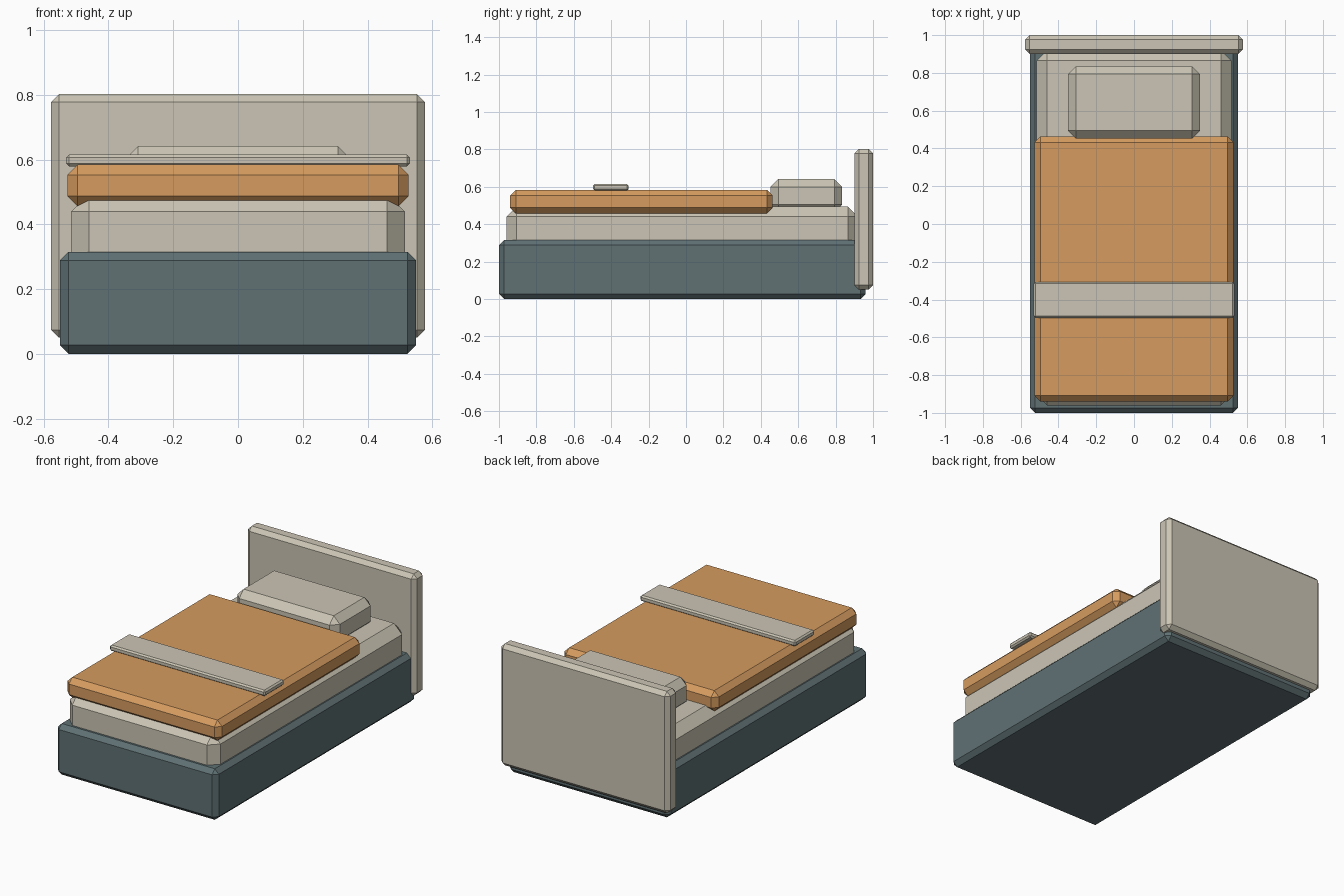
import bpy
import bmesh
from mathutils import Vector

cube = bpy.data.objects.get("Cube")
if cube:
    bpy.data.objects.remove(cube, do_unlink=True)


def material(name, rgb):
    mat = bpy.data.materials.new(name)
    mat.use_nodes = True
    colour = (*rgb, 1.0)
    mat.diffuse_color = colour
    mat.node_tree.nodes["Principled BSDF"].inputs["Base Color"].default_value = colour
    return mat


cream = material("cream", (0.60, 0.56, 0.46))
orange = material("warm orange", (0.67, 0.33, 0.115))
slate = material("slate", (0.115, 0.165, 0.175))


def chamfered_box(name, half_width, y_range, z_range, chamfer, mat):
    """Box centred on x = 0 with every edge cut by a single flat chamfer."""
    low = Vector((-half_width, y_range[0], z_range[0]))
    high = Vector((half_width, y_range[1], z_range[1]))
    centre, size = (low + high) / 2, high - low
    bm = bmesh.new()
    bmesh.ops.create_cube(bm, size=1)
    bmesh.ops.scale(bm, vec=size, verts=bm.verts)
    bmesh.ops.bevel(bm, geom=bm.edges[:], offset=chamfer, segments=1,
                    affect='EDGES', clamp_overlap=True)
    mesh = bpy.data.meshes.new(name)
    bm.to_mesh(mesh)
    bm.free()
    mesh.materials.append(mat)
    obj = bpy.data.objects.new(name, mesh)
    obj.location = centre
    bpy.context.collection.objects.link(obj)
    return obj


# Frame and headboard
chamfered_box("bed_base", 0.55, (-1.0, 0.96), (0.0, 0.315), 0.027, slate)
chamfered_box("headboard", 0.577, (0.90, 1.0), (0.05, 0.802), 0.024, cream)

# Mattress and pillow
chamfered_box("mattress", 0.515, (-0.96, 0.92), (0.22, 0.495), 0.055, cream)
chamfered_box("pillow", 0.35, (0.452, 0.835), (0.462, 0.642), 0.042, cream)

# Blanket with a folded band across it
chamfered_box("blanket", 0.527, (-0.94, 0.463), (0.457, 0.584), 0.031, orange)
chamfered_box("blanket_band", 0.531, (-0.497, -0.307), (0.579, 0.615), 0.009, cream)
